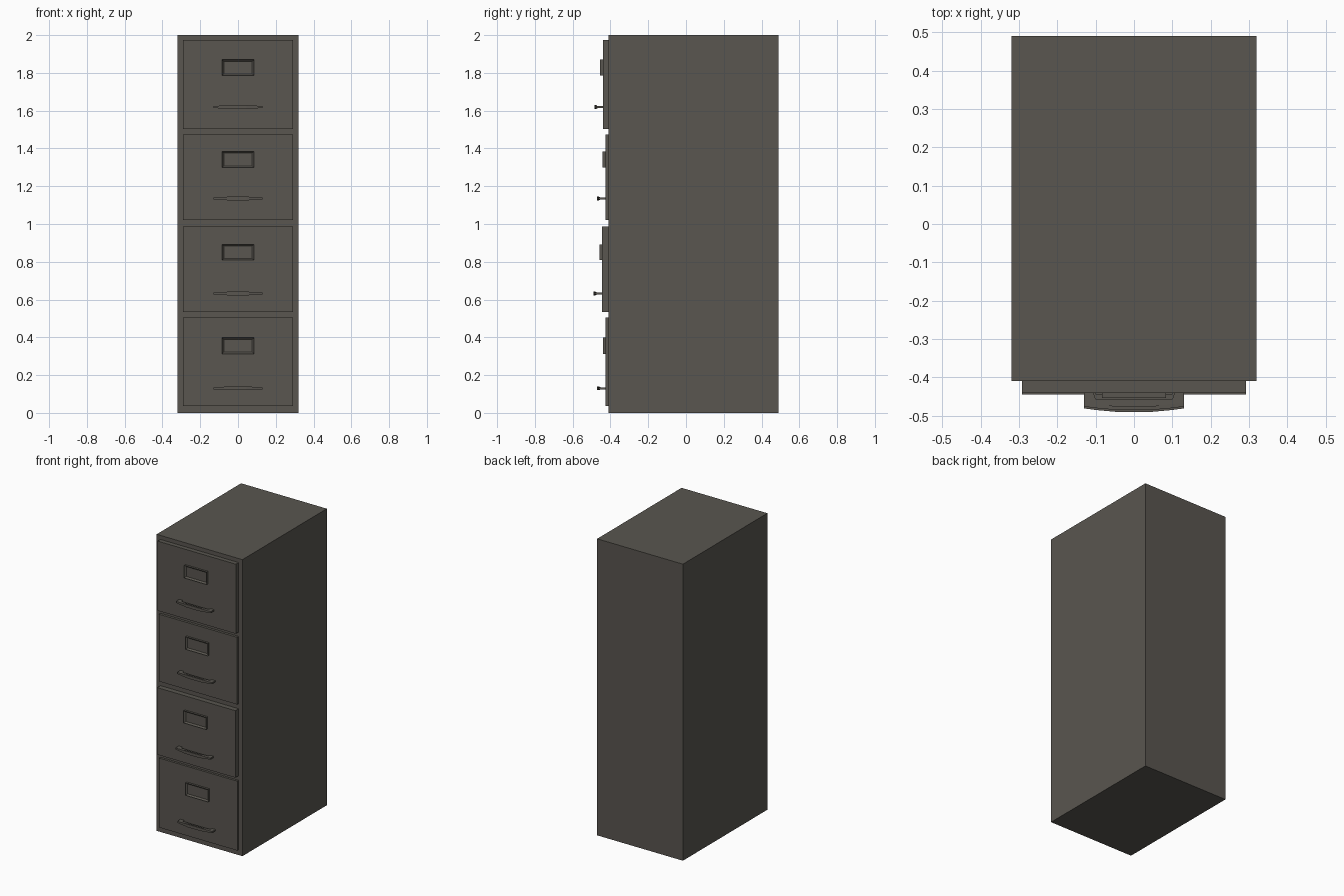
import bpy, bmesh

if "Cube" in bpy.data.objects:
    bpy.data.objects.remove(bpy.data.objects["Cube"])

# One flat colour for everything
metal = bpy.data.materials.new("dark warm grey metal")
metal.diffuse_color = (0.100, 0.092, 0.079, 1)
metal.use_nodes = True
metal.node_tree.nodes["Principled BSDF"].inputs["Base Color"].default_value = metal.diffuse_color


def finish(name, bm):
    bmesh.ops.recalc_face_normals(bm, faces=bm.faces[:])
    me = bpy.data.meshes.new(name)
    bm.to_mesh(me)
    bm.free()
    me.materials.append(metal)
    ob = bpy.data.objects.new(name, me)
    bpy.context.collection.objects.link(ob)
    return ob


def box_bm(x0, x1, y0, y1, z0, z1):
    bm = bmesh.new()
    bmesh.ops.create_cube(bm, size=1)
    for v in bm.verts:
        v.co.x = x1 if v.co.x > 0 else x0
        v.co.y = y1 if v.co.y > 0 else y0
        v.co.z = z1 if v.co.z > 0 else z0
    return bm


def label_holder(name, front, z0, z1):
    # Raised frame with a recessed card window
    bm = box_bm(-0.084, 0.084, front - 0.014, front, z0, z1)
    bm.normal_update()
    face = min(bm.faces, key=lambda f: f.calc_center_median().y)
    bmesh.ops.inset_region(bm, faces=[face], thickness=0.013)
    for v in face.verts:
        v.co.y += 0.010
    finish(name, bm)


def handle(name, front, z):
    # Bowed pull: sections along x of (x, inner depth, outer depth, lip half height)
    half = [(0.130, 0.0, 0.036, 0.005), (0.106, 0.0, 0.039, 0.006),
            (0.100, 0.016, 0.040, 0.007), (0.045, 0.018, 0.045, 0.010)]
    sections = [(-x, a, b, h) for x, a, b, h in half] + half[::-1]
    bm = bmesh.new()
    rings = []
    for x, a, b, h in sections:
        # thin web behind, taller lip along the front edge
        lip, web = b - 0.010, 0.005
        prof = [(a, -web), (lip, -web), (lip, -h), (b, -h),
                (b, h), (lip, h), (lip, web), (a, web)]
        rings.append([bm.verts.new((x, front - d, z + dz)) for d, dz in prof])
    for r, s in zip(rings, rings[1:]):
        for i in range(8):
            j = (i + 1) % 8
            bm.faces.new((r[i], r[j], s[j], s[i]))
    bm.faces.new(rings[0])
    bm.faces.new(rings[-1][::-1])
    bmesh.ops.remove_doubles(bm, verts=bm.verts[:], dist=1e-5)
    finish(name, bm)


# Cabinet shell
finish("cabinet_body", box_bm(-0.32, 0.32, -0.41, 0.49, 0, 2))

# Drawers: bottom z, top z, front y, handle z, label bottom z, label top z
drawers = [
    (0.036, 0.504, -0.425, 0.130, 0.313, 0.398),
    (0.535, 0.987, -0.445, 0.632, 0.809, 0.892),
    (1.022, 1.475, -0.427, 1.135, 1.299, 1.384),
    (1.504, 1.973, -0.440, 1.619, 1.785, 1.870),
]
for n, (z0, z1, y, hz, l0, l1) in enumerate(drawers, 1):
    finish(f"drawer_front_{n}", box_bm(-0.292, 0.292, y, -0.40, z0, z1))
    handle(f"drawer_handle_{n}", y, hz)
    label_holder(f"label_holder_{n}", y, l0, l1)
